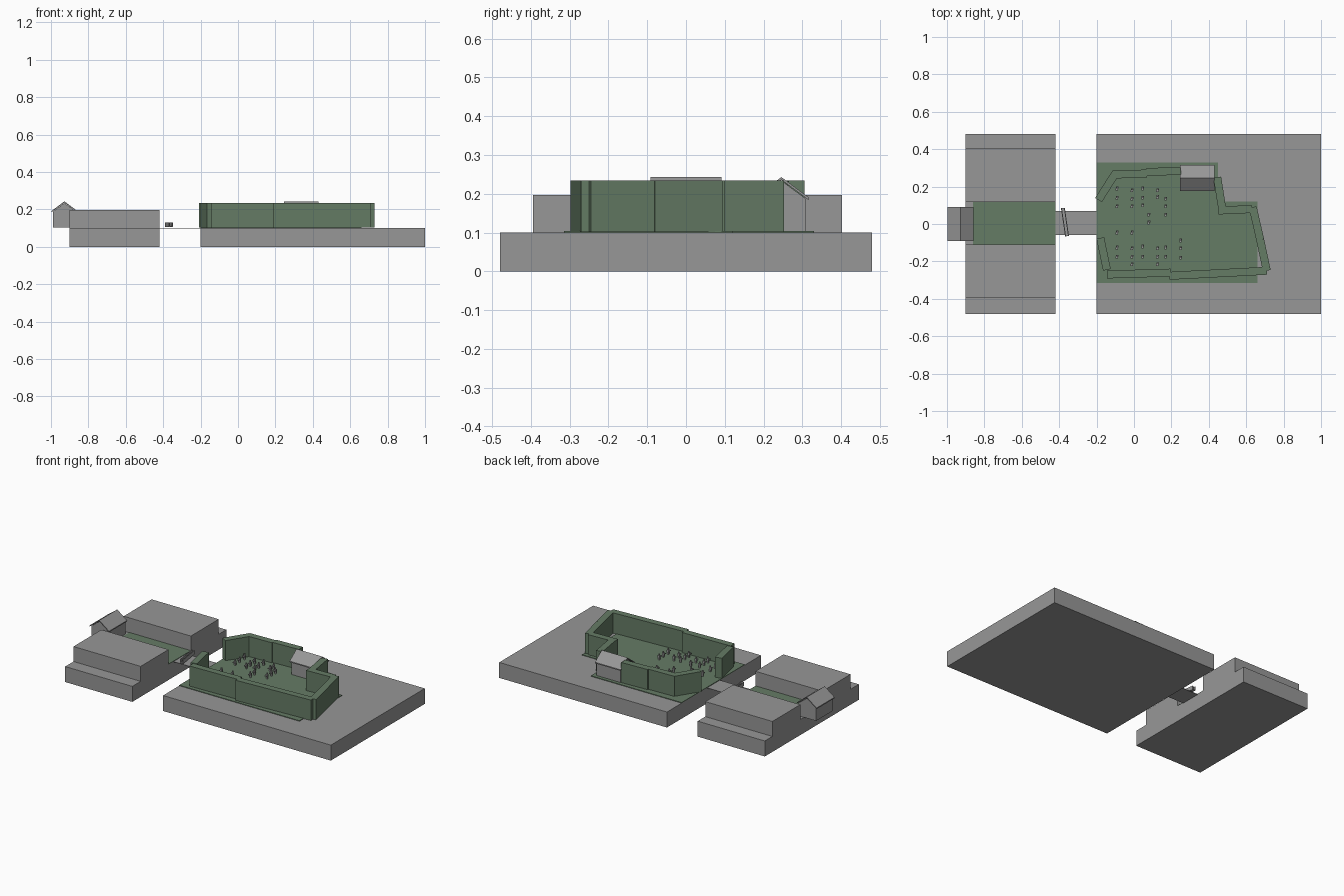
import bpy, math
from mathutils import Vector

cube = bpy.data.objects.get("Cube")
if cube:
    bpy.data.objects.remove(cube, do_unlink=True)


def material(name, colour):
    m = bpy.data.materials.new(name)
    m.use_nodes = True
    m.diffuse_color = (*colour, 1)
    m.node_tree.nodes["Principled BSDF"].inputs["Base Color"].default_value = (*colour, 1)
    return m


GREY = material("stone grey", (0.31, 0.31, 0.31))
GREEN = material("grass green", (0.13, 0.2, 0.13))


def mesh_object(name, verts, faces, mat):
    me = bpy.data.meshes.new(name)
    me.from_pydata(verts, [], faces)
    me.materials.append(mat)
    ob = bpy.data.objects.new(name, me)
    bpy.context.collection.objects.link(ob)
    return ob


def prism(name, outline, low, high, mat, place=lambda u, v, w: (u, v, w)):
    """Extrude an outline between two levels; place maps it into the world."""
    n = len(outline)
    verts = [place(u, v, w) for w in (low, high) for u, v in outline]
    faces = [tuple(reversed(range(n))), tuple(range(n, 2 * n))]
    faces += [(i, (i + 1) % n, (i + 1) % n + n, i + n) for i in range(n)]
    return mesh_object(name, verts, faces, mat)


def box(name, x0, x1, y0, y1, z0, z1, mat):
    return prism(name, [(x0, y0), (x1, y0), (x1, y1), (x0, y1)], z0, z1, mat)


def beam(name, a, b, width, z0, z1, mat):
    """Upright slab running from a to b on the ground plan."""
    a, b = Vector(a), Vector(b)
    d = (b - a).normalized()
    side = Vector((-d.y, d.x)) * width / 2
    return prism(name, [a - side, b - side, b + side, a + side], z0, z1, mat)


GROUND = 0.1

# Two ground slabs, the raised banks and the walkway joining them
box("main_ground", -0.2, 1, -0.48, 0.48, 0, GROUND, GREY)
box("side_ground", -0.9, -0.42, -0.48, 0.48, 0, GROUND, GREY)
box("front_bank", -0.9, -0.42, -0.395, -0.11, GROUND, 0.197, GREY)
box("back_bank", -0.9, -0.42, 0.118, 0.403, GROUND, 0.197, GREY)
box("walkway", -0.42, -0.2, -0.06, 0.07, 0.097, 0.1, GREY)

# Grass floors
box("passage_grass", -0.86, -0.42, -0.11, 0.118, GROUND, 0.103, GREEN)
prism("yard_grass", [(-0.2, -0.315), (0.66, -0.315), (0.66, 0.12), (0.45, 0.12),
                     (0.45, 0.33), (-0.2, 0.33)], GROUND, 0.104, GREEN)

# Enclosing wall sections
sections = [
    ((-0.19, 0.128), (-0.1, 0.27)),
    ((-0.115, 0.264), (0.068, 0.27)),
    ((0.066, 0.277), (0.25, 0.285)),
    ((0.445, 0.25), (0.475, 0.06)),
    ((0.45, 0.072), (0.63, 0.08)),
    ((0.635, 0.09), (0.675, -0.085)),
    ((0.675, -0.085), (0.71, -0.25)),
    ((0.71, -0.25), (0.19, -0.277)),
    ((0.195, -0.26), (-0.145, -0.27)),
    ((-0.18, -0.075), (-0.145, -0.245)),
]
for i, (a, b) in enumerate(sections):
    beam(f"wall_section_{i + 1}", a, b, 0.042, 0.102, 0.234, GREEN)


# Gabled houses: pentagon body under two thin roof slopes
def house(name, cx, cy, turn):
    c, s = math.cos(turn), math.sin(turn)

    def place(u, z, w):
        return (cx + c * u - s * w, cy + s * u + c * w, z)
    body = [(-0.062, 0.103), (0.062, 0.103), (0.062, 0.188), (0, 0.234), (-0.062, 0.188)]
    prism(name + "_body", body, -0.085, 0.085, GREY, place)
    roof = [(-0.07, 0.184), (0, 0.236), (0.07, 0.184), (0.07, 0.191),
            (0, 0.243), (-0.07, 0.191)]
    prism(name + "_roof", roof, -0.092, 0.092, GREY, place)


house("gate_house", -0.928, 0, 0)
house("yard_house", 0.338, 0.246, math.pi / 2)

# Slanted barrier on the walkway
start, end = Vector((-0.38, 0.085)), Vector((-0.358, -0.065))
beam("barrier_deck", start, end, 0.02, 0.106, 0.112, GREY)
for sign in (-1, 1):
    shift = Vector((0.008 * sign, 0))
    beam("barrier_rail", start + shift, end + shift, 0.005, 0.106, 0.131, GREY)

# Small standing figures in loose columns
columns = {
    -0.09: (0.195, 0.145, 0.1, -0.04, -0.12, -0.17),
    -0.01: (0.185, 0.14, 0.1, -0.04, -0.125, -0.17, -0.21),
    0.047: (0.195, 0.145, 0.105, -0.115, -0.17),
    0.08: (0.055, 0.013),
    0.126: (0.185, 0.15, -0.125, -0.17, -0.21),
    0.17: (0.14, 0.1, 0.055, -0.12, -0.17),
    0.25: (-0.083, -0.125, -0.175),
}


def disc(x, y, r):
    return [(x + r * math.cos(k * math.pi / 3), y + r * math.sin(k * math.pi / 3))
            for k in range(6)]


for x, ys in columns.items():
    for y in ys:
        box("figure_legs", x - 0.005, x + 0.005, y - 0.004, y + 0.004, 0.104, 0.118, GREY)
        box("figure_body", x - 0.007, x + 0.007, y - 0.005, y + 0.005, 0.118, 0.132, GREY)
        prism("figure_head", disc(x, y, 0.005), 0.132, 0.142, GREY)
        box("figure_arms", x - 0.008, x + 0.004, y - 0.015, y - 0.005, 0.122, 0.127, GREY)
